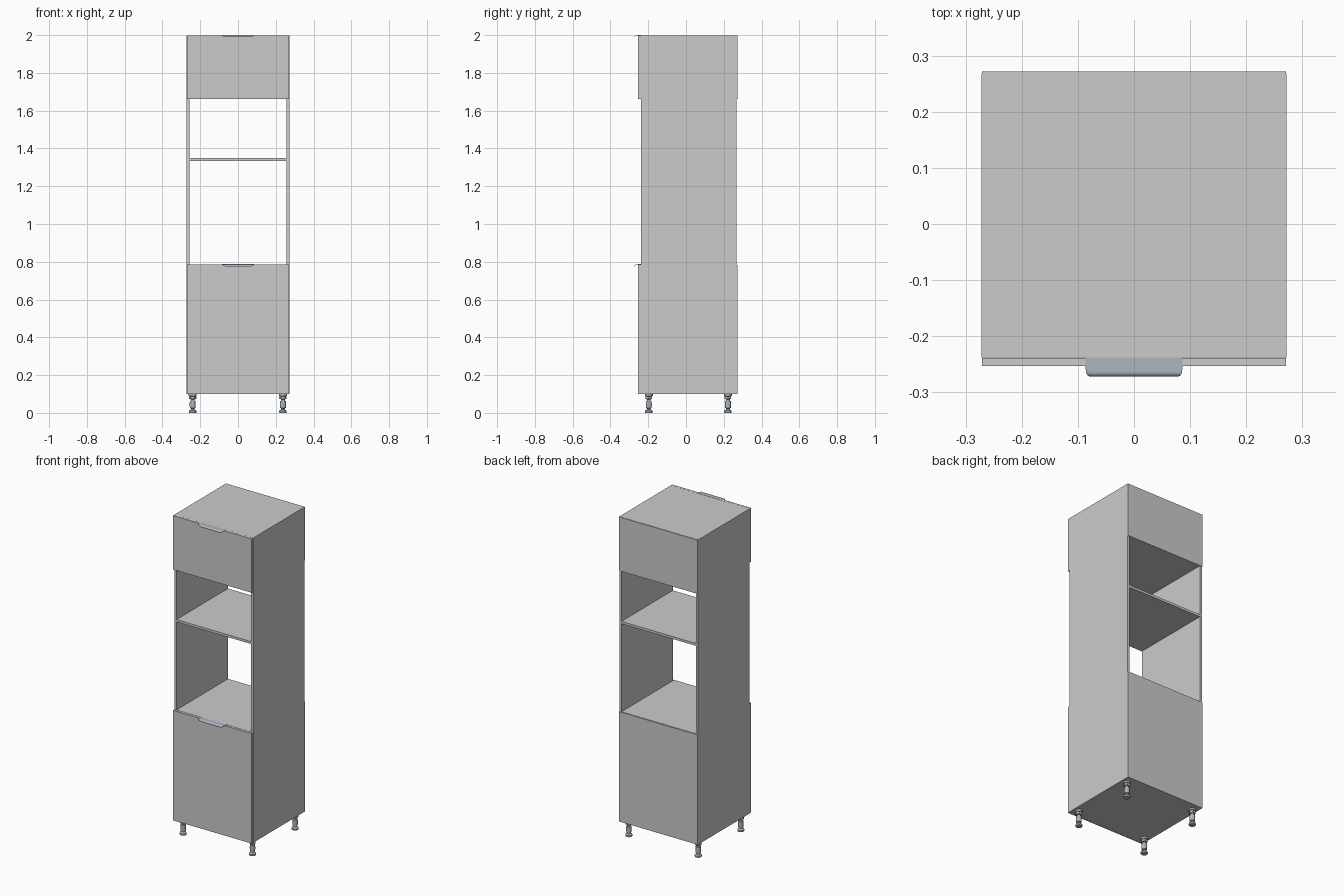
import bpy, bmesh, math

if "Cube" in bpy.data.objects:
    bpy.data.objects.remove(bpy.data.objects["Cube"])

METAL = bpy.data.materials.new("metal")
METAL.diffuse_color = (0.42, 0.46, 0.52, 1)
METAL.use_nodes = True
METAL.node_tree.nodes["Principled BSDF"].inputs["Base Color"].default_value = METAL.diffuse_color


def make(name, bm, mat=None, smooth=False):
    bmesh.ops.recalc_face_normals(bm, faces=bm.faces)
    me = bpy.data.meshes.new(name)
    bm.to_mesh(me)
    bm.free()
    ob = bpy.data.objects.new(name, me)
    bpy.context.collection.objects.link(ob)
    if mat:
        me.materials.append(mat)
    if smooth:
        bpy.ops.object.select_all(action='DESELECT')
        ob.select_set(True)
        bpy.context.view_layer.objects.active = ob
        bpy.ops.object.shade_smooth_by_angle(angle=math.radians(35))
    return ob


def panel(name, x0, x1, y0, y1, z0, z1):
    bm = bmesh.new()
    bmesh.ops.create_cube(bm, size=1)
    for v in bm.verts:
        v.co = ((x0 + x1) / 2 + v.co.x * (x1 - x0),
                (y0 + y1) / 2 + v.co.y * (y1 - y0),
                (z0 + z1) / 2 + v.co.z * (z1 - z0))
    return make(name, bm)


def lathe(bm, profile, cx, cy, sides):
    rings = [[bm.verts.new((cx + r * math.cos(2 * math.pi * i / sides),
                            cy + r * math.sin(2 * math.pi * i / sides), z))
              for i in range(sides)] for r, z in profile]
    for a, b in zip(rings, rings[1:]):
        for i in range(sides):
            j = (i + 1) % sides
            bm.faces.new((a[i], a[j], b[j], b[i]))
    bm.faces.new(rings[0][::-1])
    bm.faces.new(rings[-1])


W, T = 0.272, 0.015            # half width, board thickness
FRONT, BACK = -0.238, 0.268    # carcass depth range
BASE, TOP = 0.1, 1.999
INNER = W - T

# Carcass sides
for side, s in (("left", -1), ("right", 1)):
    x = sorted((s * INNER, s * W))
    panel(side + "_side", x[0], x[1], FRONT, BACK, BASE, TOP)

# Horizontal boards between the sides
for name, z in (("bottom_board", BASE), ("oven_shelf", 0.771), ("middle_shelf", 1.334),
                ("upper_shelf", 1.664), ("top_board", TOP - T)):
    panel(name, -INNER, INNER, FRONT, BACK, z, z + T)

# Doors and thin back panels
for name, z0, z1 in (("lower", BASE, 0.785), ("upper", 1.663, TOP)):
    panel(name + "_door", -W + 0.001, W - 0.001, FRONT - T, FRONT - 0.0005, z0, z1)
    panel(name + "_back", -W + 0.001, W - 0.001, BACK, BACK + 0.004, z0, z1 - 0.001)


# Edge pull: flat sheet with rounded front corners, bent over at the front
def handle(name, ztop):
    half, radius, corner, flat = 0.086, 0.008, 0.02, 0.026
    bend = radius * math.pi / 2
    length = flat + bend + 0.003
    ts = [math.sin(math.pi / 2 * i / 8) for i in range(9)]
    xs = [-half + corner * (1 - math.cos(math.pi / 2 * i / 8)) for i in range(9)]
    xs += [-x for x in reversed(xs)]
    ends = [length - corner + corner * t for t in ts]
    ends += ends[::-1]

    def bent(s, r):
        if s <= flat:
            return FRONT - s, ztop - radius + r
        a = min(s - flat, bend) / radius
        drop = max(0, s - flat - bend)
        return (FRONT - flat - r * math.sin(a),
                ztop - radius + r * math.cos(a) - drop)

    bm = bmesh.new()
    n = 20
    layers = []
    for r in (radius, radius - 0.001):
        layers.append([[bm.verts.new((x, *bent(e * k / n, r))) for k in range(n + 1)]
                       for x, e in zip(xs, ends)])
    for g in layers:
        for a, b in zip(g, g[1:]):
            for k in range(n):
                bm.faces.new((a[k], a[k + 1], b[k + 1], b[k]))

    # Rim joining the outer and inner sheets
    def rim(g):
        return ([c[0] for c in g] + g[-1][1:] +
                [c[n] for c in reversed(g[:-1])] + g[0][n - 1:0:-1])
    p, q = rim(layers[0]), rim(layers[1])
    for i in range(len(p)):
        j = (i + 1) % len(p)
        bm.faces.new((p[i], p[j], q[j], q[i]))
    make(name, bm, METAL, True)


handle("lower_handle", 0.787)
handle("upper_handle", 2.0)

# Adjustable legs: flange, collar, stem, hexagonal nut and foot
LEG = [(0.019, 0), (0.020, 0.003), (0.020, 0.010), (0.017, 0.014), (0.010, 0.017),
       (0.010, 0.024), (0.015, 0.026), (0.016, 0.045), (0.015, 0.062), (0.010, 0.064),
       (0.010, 0.072), (0.017, 0.073), (0.017, 0.088), (0.021, 0.089), (0.021, 0.1)]
for row, y in (("front", -0.197), ("back", 0.222)):
    for side, x in (("left", -0.24), ("right", 0.238)):
        bm = bmesh.new()
        lathe(bm, LEG, x, y, 24)
        lathe(bm, [(0.019, 0.074), (0.020, 0.076), (0.020, 0.084), (0.019, 0.086)], x, y, 6)
        make(f"{row}_{side}_leg", bm, METAL, True)
